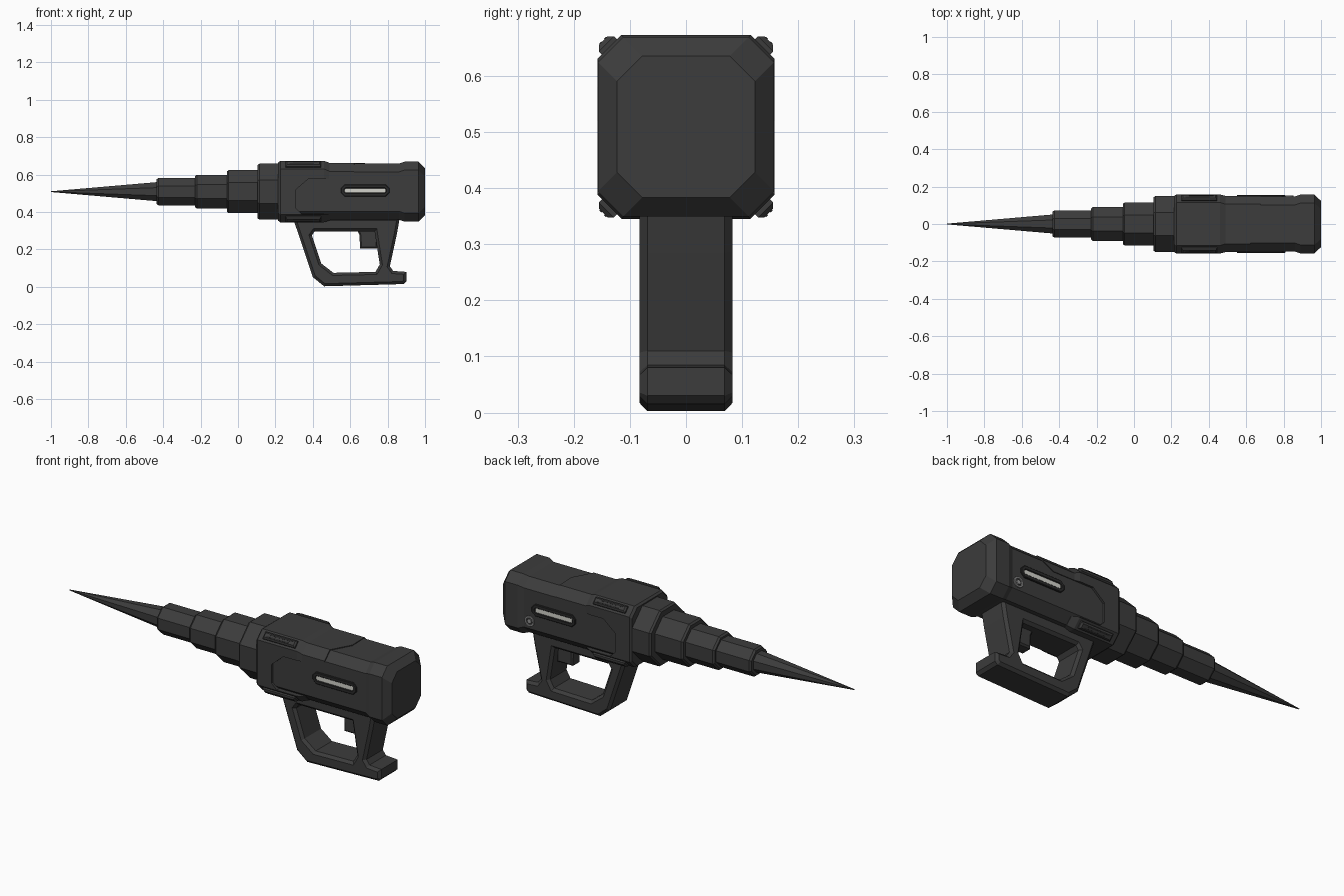
import bpy, bmesh, math
from mathutils import Matrix

cube = bpy.data.objects.get("Cube")
if cube:
    bpy.data.objects.remove(cube, do_unlink=True)

AXIS_Z = 0.509


def material(name, rgb):
    m = bpy.data.materials.new(name)
    m.use_nodes = True
    m.diffuse_color = (*rgb, 1)
    bsdf = next(n for n in m.node_tree.nodes if n.type == 'BSDF_PRINCIPLED')
    bsdf.inputs["Base Color"].default_value = (*rgb, 1)
    bsdf.inputs["Roughness"].default_value = 0.6
    return m


GREY = material("dark grey", (0.045, 0.045, 0.045))
BLACK = material("near black", (0.022, 0.022, 0.022))
LIGHT = material("pale light", (0.65, 0.65, 0.6))
BADGE = material("mid grey", (0.3, 0.3, 0.3))


def add_mesh(name, bm, mat):
    bmesh.ops.recalc_face_normals(bm, faces=bm.faces)
    me = bpy.data.meshes.new(name)
    bm.to_mesh(me)
    bm.free()
    me.materials.append(mat)
    ob = bpy.data.objects.new(name, me)
    bpy.context.collection.objects.link(ob)
    return ob


def skin(name, rings, mat=GREY):
    """Join equal-length rings of points into a closed solid."""
    bm = bmesh.new()
    loops = [[bm.verts.new(p) for p in r] for r in rings]
    n = len(loops[0])
    for a, b in zip(loops, loops[1:]):
        for i in range(n):
            j = (i + 1) % n
            bm.faces.new((a[i], a[j], b[j], b[i]))
    bm.faces.new(loops[0])
    bm.faces.new(loops[-1])
    return add_mesh(name, bm, mat)


def octagon(x, hy, hz, c):
    quarter = [(hy, hz - c), (hy - c, hz)]
    half = quarter + [(-y, z) for y, z in reversed(quarter)]
    return [(x, y, AXIS_Z + z) for y, z in half + [(-y, -z) for y, z in half]]


def barrel(name, sections):
    return skin(name, [octagon(*s) for s in sections])


def slab(name, outlines, half, bevel, mat=GREY, y=0.0):
    """Chamfered plate from x-z outlines; later outlines are holes."""
    cu = bpy.data.curves.new(name, 'CURVE')
    cu.dimensions, cu.fill_mode = '2D', 'BOTH'
    cu.extrude, cu.bevel_depth, cu.offset = half - bevel, bevel, -bevel
    cu.bevel_resolution = 0
    for pts in outlines:
        sp = cu.splines.new('POLY')
        sp.points.add(len(pts) - 1)
        for p, (px, pz) in zip(sp.points, pts):
            p.co = (px, pz, 0, 1)
        sp.use_cyclic_u = True
    tmp = bpy.data.objects.new(name + " outline", cu)
    bpy.context.collection.objects.link(tmp)
    bpy.context.view_layer.update()
    me = bpy.data.meshes.new_from_object(tmp.evaluated_get(bpy.context.evaluated_depsgraph_get()))
    bpy.data.objects.remove(tmp, do_unlink=True)
    bm = bmesh.new()
    bm.from_mesh(me)
    bmesh.ops.remove_doubles(bm, verts=bm.verts, dist=0.0001)
    bmesh.ops.transform(bm, verts=bm.verts,
                        matrix=Matrix.Translation((0, y, 0)) @ Matrix.Rotation(math.pi / 2, 4, 'X'))
    for f in bm.faces:
        f.smooth = False
    return add_mesh(name, bm, mat)


def clipped_rect(x0, x1, z0, z1, c):
    return [(x0 + c, z0), (x1 - c, z0), (x1, z0 + c), (x1, z1 - c),
            (x1 - c, z1), (x0 + c, z1), (x0, z1 - c), (x0, z0 + c)]


def cut(ob, cutter):
    cutter.hide_render = True
    cutter.hide_viewport = True
    mod = ob.modifiers.new("cut", 'BOOLEAN')
    mod.operation, mod.solver, mod.object = 'DIFFERENCE', 'EXACT', cutter


# Telescoping drill with a long point
barrel("drill_point", [(-1.0, 0.002, 0.002, 0.001), (-0.42, 0.052, 0.052, 0.03)])
for i, (x0, x1, r) in enumerate([(-0.435, -0.22, 0.073), (-0.23, -0.05, 0.09),
                                 (-0.06, 0.12, 0.115), (0.105, 0.24, 0.15)]):
    s = r - 0.007
    barrel(f"drill_stage_{i + 1}", [(x0, s, s, s * 0.586), (x0 + 0.01, r, r, r * 0.586),
                                    (x1, r, r, r * 0.586)])

# Main body with flared rear cap
barrel("main_body", [(0.23, 0.147, 0.15, 0.045), (0.87, 0.147, 0.15, 0.045)])
barrel("rear_cap", [(0.86, 0.147, 0.15, 0.045), (0.89, 0.157, 0.16, 0.045),
                    (0.965, 0.157, 0.16, 0.045), (1.0, 0.123, 0.126, 0.045)])

# Front collar, open at the sides where the body shows through
collar = barrel("front_collar", [(0.215, 0.15, 0.156, 0.043), (0.226, 0.158, 0.164, 0.043),
                                 (0.46, 0.158, 0.164, 0.043), (0.495, 0.149, 0.152, 0.045)])
window = [(0.34, 0.39), (0.31, 0.42), (0.31, 0.52), (0.38, 0.58), (0.8, 0.58), (0.8, 0.39)]
cut(collar, skin("collar_cutter", [[(x, y, z) for x, z in window] for y in (-0.3, 0.3)]))

# Thin upper sleeve ending in a slanted seam
sleeve = barrel("upper_sleeve", [(0.44, 0.151, 0.154, 0.045), (0.70, 0.151, 0.154, 0.045)])


def seam(y, end):
    pts = [(0.4, 0.2), (0.4, 0.58), (end - 0.06, 0.58), (end, 0.612), (end, 0.8), (1.2, 0.8), (1.2, 0.2)]
    return [(x, y, z) for x, z in pts]


cut(sleeve, skin("sleeve_cutter", [seam(-0.3, 0.62), seam(-0.11, 0.62), seam(0, 0.68), seam(0.3, 0.67)]))

# Vent pads on the four collar chamfers
for sy in (-1, 1):
    for sz in (-1, 1):
        bm = bmesh.new()
        bmesh.ops.create_cube(bm, size=1)
        bmesh.ops.scale(bm, vec=(0.19, 0.038, 0.03), verts=bm.verts)
        top = [e for e in bm.edges if all(v.co.z > 0 for v in e.verts)]
        bmesh.ops.bevel(bm, geom=top, offset=0.008, segments=1, affect='EDGES')
        place = Matrix.Translation((0.35, sy * 0.137, AXIS_Z + sz * 0.143))
        turn = Matrix.Rotation(math.atan2(-sy, sz), 4, 'X').copy()
        bmesh.ops.transform(bm, matrix=place @ turn, verts=bm.verts)
        add_mesh("vent_pad", bm, GREY)
        for k in (-1, 1):
            bm = bmesh.new()
            bmesh.ops.create_cube(bm, size=1)
            bmesh.ops.scale(bm, vec=(0.13, 0.005, 0.004), verts=bm.verts)
            bmesh.ops.translate(bm, vec=(0.01 * k, 0.006 * k, 0.0145), verts=bm.verts)
            bmesh.ops.transform(bm, matrix=place @ turn, verts=bm.verts)
            add_mesh("vent_slot", bm, BLACK)

# Side lamps in dark frames
for side in (-1, 1):
    frame = clipped_rect(0.55, 0.81, 0.483, 0.547, 0.02)
    lens = clipped_rect(0.57, 0.79, 0.503, 0.527, 0.006)
    slab("lamp_frame", [frame, lens], 0.006, 0.003, BLACK, side * 0.149)
    slab("lamp_lens", [lens], 0.003, 0.0005, LIGHT, side * 0.148)

# Round badge on the rear left side
def circle(r):
    return [(0.825 + r * math.cos(a * math.pi / 8), 0.445 + r * math.sin(a * math.pi / 8)) for a in range(16)]


slab("badge_ring", [circle(0.028), circle(0.019)], 0.004, 0.0005, BADGE, 0.149)
slab("badge_centre", [circle(0.012)], 0.004, 0.0005, BADGE, 0.149)

# Closed-loop grip and trigger
grip = [(0.29, 0.37), (0.30, 0.35), (0.40, 0.052), (0.46, 0.003), (0.885, 0.015), (0.9, 0.03),
        (0.9, 0.08), (0.83, 0.085), (0.812, 0.11), (0.85, 0.285), (0.865, 0.37)]
hole = [(0.41, 0.297), (0.73, 0.297), (0.758, 0.12), (0.735, 0.08),
        (0.51, 0.075), (0.445, 0.125), (0.395, 0.275)]
slab("grip_loop", [grip, hole], 0.083, 0.014)
slab("trigger", [[(0.635, 0.31), (0.65, 0.275), (0.652, 0.205), (0.745, 0.205), (0.745, 0.31)]],
     0.035, 0.008)
